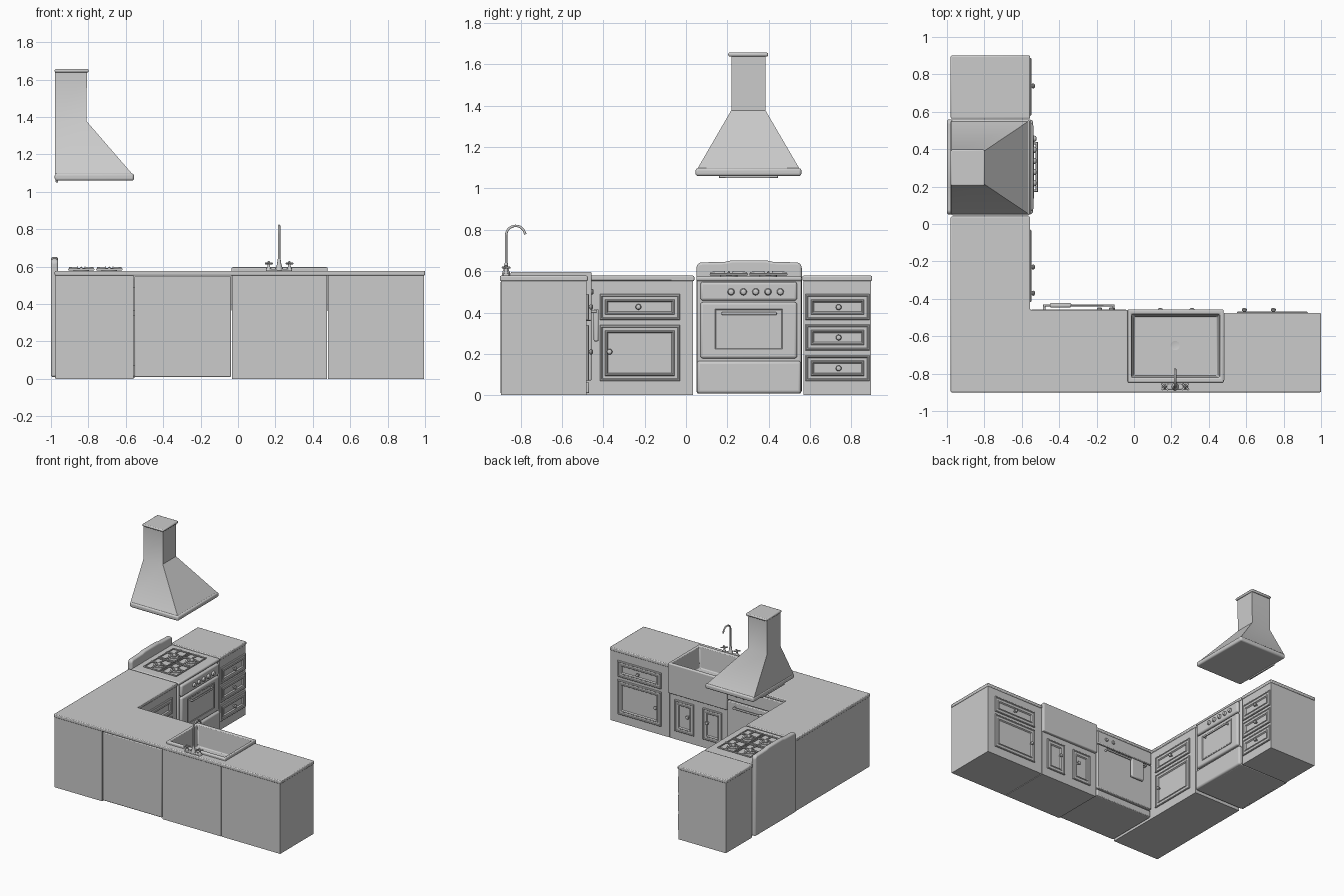
import bpy, bmesh, math
from mathutils import Vector

if "Cube" in bpy.data.objects:
    bpy.data.objects.remove(bpy.data.objects["Cube"])


def finish(name, bm, bevel=0.0, segs=2):
    bmesh.ops.recalc_face_normals(bm, faces=bm.faces)
    me = bpy.data.meshes.new(name)
    bm.to_mesh(me)
    bm.free()
    ob = bpy.data.objects.new(name, me)
    bpy.context.collection.objects.link(ob)
    if bevel:
        m = ob.modifiers.new("bevel", 'BEVEL')
        m.width, m.segments, m.limit_method = bevel, segs, 'ANGLE'
    bpy.ops.object.select_all(action='DESELECT')
    ob.select_set(True)
    bpy.context.view_layer.objects.active = ob
    bpy.ops.object.shade_smooth_by_angle(angle=math.radians(35))
    return ob


def loft(name, rings, bevel=0.0, caps=True, segs=2):
    bm = bmesh.new()
    vs = [[bm.verts.new(p) for p in r] for r in rings]
    for a, b in zip(vs, vs[1:]):
        n = len(a)
        for i in range(n):
            bm.faces.new((a[i], a[(i + 1) % n], b[(i + 1) % n], b[i]))
    if caps:
        bm.faces.new(vs[0])
        bm.faces.new(vs[-1])
    return finish(name, bm, bevel, segs)


def rect(x0, x1, y0, y1, z):
    return [(x0, y0, z), (x1, y0, z), (x1, y1, z), (x0, y1, z)]


def box(name, x0, x1, y0, y1, z0, z1, bevel=0.0, segs=2):
    return loft(name, [rect(x0, x1, y0, y1, z0), rect(x0, x1, y0, y1, z1)], bevel, segs=segs)


# Fronts facing +x ('x') or +y ('y'): u runs along the front, v is up, w points out
def place(side, u, v, w):
    return (w, u, v) if side == 'x' else (u, w, v)


def panel(name, side, u0, u1, v0, v1, w, steps):
    loft(name, [[place(side, u, v, w + d) for u, v in
                 ((u0 + i, v0 + i), (u1 - i, v0 + i), (u1 - i, v1 - i), (u0 + i, v1 - i))]
                for i, d in steps])


def lathe(name, side, u, v, w, prof, n=16):
    rings = []
    for r, d in prof:
        ring = []
        for k in range(n):
            a = 2 * math.pi * k / n
            c, s = r * math.cos(a), r * math.sin(a)
            ring.append((u + c, v + s, w + d) if side == 'z' else place(side, u + c, v + s, w + d))
        rings.append(ring)
    return loft(name, rings)


FRAME = [(0, -.005), (0, .007), (.004, .011), (.009, .011), (.012, .007), (.026, .007),
         (.029, .011), (.034, .011), (.04, .002)]
KNOB = [(.006, -.005), (.006, .012), (.012, .016), (.014, .022), (.011, .028), (.004, .031)]


def front(name, side, u0, u1, v0, v1, w, ku, kv):
    panel(name, side, u0, u1, v0, v1, w, FRAME)
    lathe(name + "_knob", side, ku, kv, w, KNOB)


def tube(name, pts, r, cyclic=False):
    cu = bpy.data.curves.new(name, 'CURVE')
    cu.dimensions, cu.bevel_depth, cu.bevel_resolution, cu.use_fill_caps = '3D', r, 3, True
    sp = cu.splines.new('POLY')
    sp.points.add(len(pts) - 1)
    for p, q in zip(sp.points, pts):
        p.co = (*q, 1)
    sp.use_cyclic_u = cyclic
    ob = bpy.data.objects.new(name, cu)
    bpy.context.collection.objects.link(ob)
    bpy.ops.object.select_all(action='DESELECT')
    ob.select_set(True)
    bpy.context.view_layer.objects.active = ob
    bpy.ops.object.convert(target='MESH')
    bpy.ops.object.shade_smooth_by_angle(angle=math.radians(50))


# Cabinet bodies
box("corner_cabinet", -.975, -.56, -.895, .035, 0, .552)
box("drawer_cabinet", -.975, -.56, .568, .895, 0, .552)
box("sink_cabinet", -.033, .477, -.895, -.48, 0, .365)
box("sink_cabinet_back", -.033, .477, -.895, -.85, .36, .552)
box("end_cabinet", .482, .995, -.895, -.48, 0, .552)

# Worktops
outline = [(-.98, -.9), (1, -.9), (1, -.475), (.48, -.475), (.48, -.84), (-.035, -.84),
           (-.035, -.46), (-.555, -.46), (-.555, .04), (-.98, .04)]
loft("main_worktop", [[(x, y, z) for x, y in outline] for z in (.552, .578)], .006)
box("drawer_worktop", -.98, -.555, .563, .9, .552, .578, .006)

# Cabinet drawers and doors
front("corner_drawer", 'x', -.417, -.03, .364, .49, -.56, -.23, .427)
front("corner_door", 'x', -.417, -.03, .068, .34, -.56, -.37, .21)
for i, z in enumerate((.068, .217, .364)):
    front(f"drawer_{i}", 'x', .578, .888, z, z + .125, -.56, .738, z + .062)
front("end_drawer", 'y', .55, .93, .364, .49, -.48, .745, .427)
front("end_door", 'y', .55, .93, .068, .34, -.48, .59, .21)
front("sink_door_right", 'y', .265, .43, .068, .315, -.48, .31, .21)
front("sink_door_left", 'y', .02, .185, .068, .315, -.48, .14, .21)

# Apron sink
loft("sink", [rect(-.034, .479, -.848, -.456, .36), rect(-.034, .479, -.848, -.456, .597),
              rect(-.014, .459, -.822, -.482, .597), rect(.0, .445, -.81, -.494, .43)], .007, segs=3)
lathe("sink_drain", 'z', .22, -.65, .428, [(.025, 0), (.025, .005), (.015, .003)])

# Faucet with two cross handles
fx, fy = .22, -.87
box("faucet_plate", fx - .07, fx + .07, fy - .015, fy + .015, .575, .588, .005)
lathe("faucet_base", 'z', fx, fy, .58, [(.02, 0), (.018, .015), (.012, .03), (.008, .06)])
arc = [(fx, fy, .6), (fx, fy, .7)]
arc += [(fx, fy + .046 - .046 * math.cos(a), .773 + .046 * math.sin(a))
        for a in [math.pi * k / 14 for k in range(14)]] + [(fx, fy + .094, .778)]
tube("faucet_spout", arc, .006)
for s in (-1, 1):
    x = fx + s * .055
    lathe("tap_stem", 'z', x, fy, .58, [(.014, 0), (.012, .012), (.007, .02), (.007, .045), (.003, .05)])
    for a in (math.pi / 4, -math.pi / 4):
        d = Vector((math.cos(a), math.sin(a), 0)) * .025
        tube("tap_cross", [Vector((x, fy, .617)) - d, Vector((x, fy, .617)) + d], .005)

# Dishwasher
box("dishwasher_body", -.553, -.037, -.898, -.48, .01, .55, .006)
box("dishwasher_door", -.55, -.04, -.49, -.457, .07, .44, .006)
box("dishwasher_controls", -.55, -.04, -.49, -.457, .447, .55, .006)
box("dishwasher_kick", -.55, -.04, -.49, -.468, .01, .062, .006)
for x in (-.12, -.185):
    lathe("dishwasher_knob", 'y', x, .5, -.46, [(.014, 0), (.014, .009), (.01, .013)])
tube("dishwasher_handle", [(-.48, -.46, .405), (-.48, -.435, .405), (-.11, -.435, .405), (-.11, -.46, .405)], .008)
box("hanging_towel", -.45, -.335, -.447, -.422, .26, .417, .008)

# Stove body, back guard and front panels
box("stove_body", -.985, -.56, .052, .558, .008, .572, .008)
box("cooktop", -.985, -.55, .05, .56, .552, .575, .009, 3)
guard = [(.05, .01), (.56, .01), (.56, .625), (.545, .642), (.42, .645), (.39, .652),
         (.22, .652), (.19, .645), (.065, .642), (.05, .625)]
loft("stove_back_guard", [[(x, y, z) for y, z in guard] for x in (-1.0, -.962)], .012, segs=3)
box("control_panel", -.58, -.538, .07, .537, .458, .548, .012, 3)
box("oven_door", -.58, -.538, .07, .537, .178, .45, .012, 3)
box("warming_drawer", -.58, -.54, .053, .557, .008, .166, .014, 3)
panel("oven_window", 'x', .136, .472, .218, .422, -.54,
      [(0, -.005), (0, .006), (.005, .006), (.009, .003)])
for k in range(5):
    lathe("stove_knob", 'x', .218 + .0595 * k, .5, -.54, [(.017, 0), (.017, .006), (.013, .016), (.006, .019)])
tube("oven_handle", [(-.54, .178, .395), (-.52, .178, .395), (-.52, .432, .395), (-.54, .432, .395)], .008)

# Burners and grates
for x in (-.838, -.688):
    for y in (.207, .398):
        lathe("burner", 'z', x, y, .572, [(.042, 0), (.042, .008), (.026, .01), (.026, .018), (.02, .02)])
        gx, gy = .066, .088
        tube("grate_frame", [(x - gx, y - gy, .585), (x + gx, y - gy, .585),
                             (x + gx, y + gy, .585), (x - gx, y + gy, .585)], .006, True)
        for sx, sy in ((1, 0), (-1, 0), (0, 1), (0, -1)):
            tube("grate_finger", [(x + sx * gx, y + sy * gy, .591), (x + sx * .018, y + sy * .018, .594)], .006)

# Range hood
box("hood_rim", -.98, -.556, .046, .558, 1.06, 1.098, .012, 3)
loft("hood_canopy", [rect(-.978, -.565, .055, .549, 1.095), rect(-.978, -.81, .219, .384, 1.378),
                     rect(-.978, -.808, .219, .384, 1.645)])
box("hood_cap", -.98, -.798, .204, .397, 1.638, 1.657, .007)
box("hood_switch_strip", -.975, -.962, .16, .445, 1.05, 1.065, .003)
